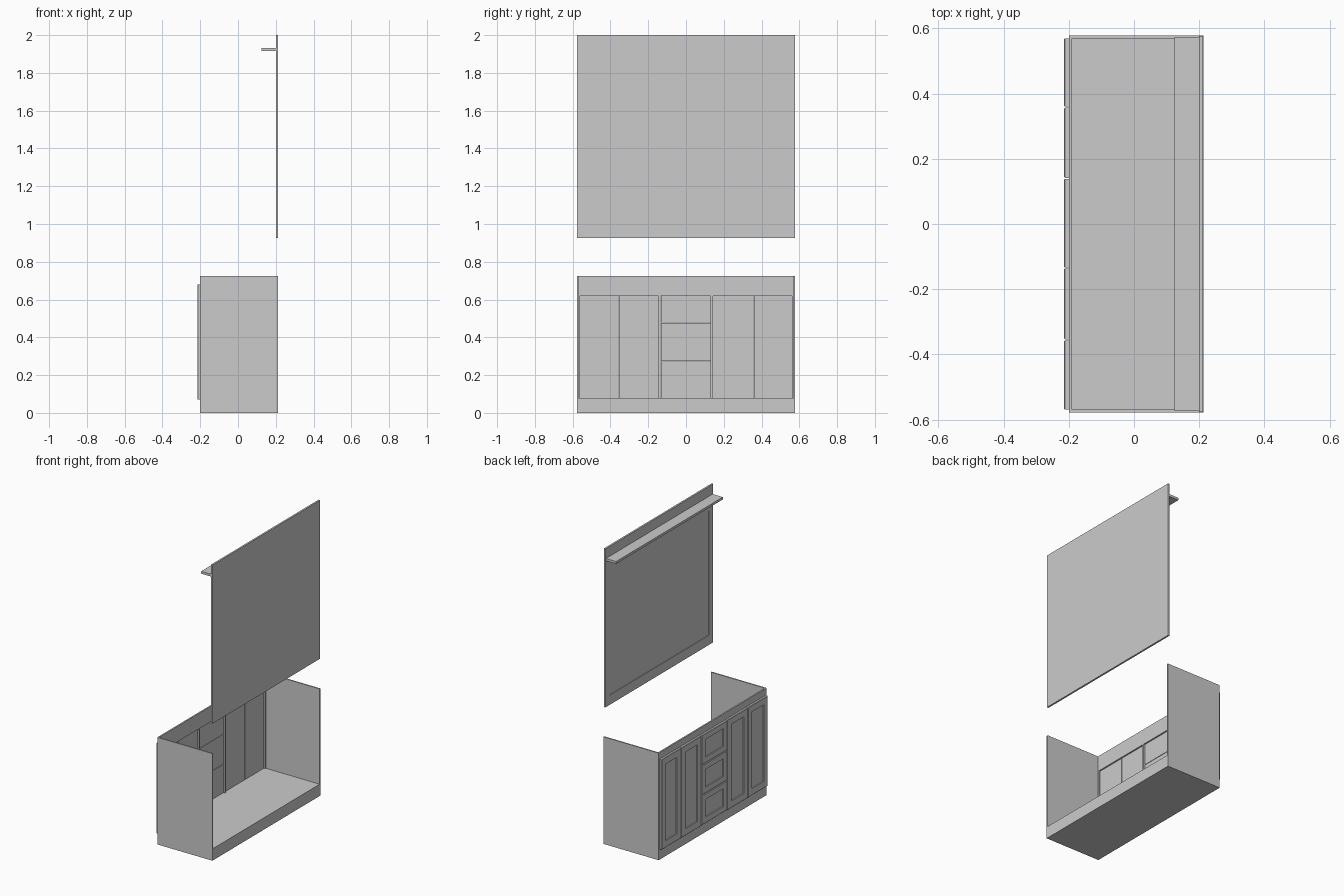
import bpy
import bmesh

old = bpy.data.objects.get("Cube")
if old:
    bpy.data.objects.remove(old, do_unlink=True)

# Single plain grey finish
grey = bpy.data.materials.new("plain grey")
grey.use_nodes = True
colour = (0.6, 0.6, 0.6, 1)
grey.diffuse_color = colour
grey.node_tree.nodes["Principled BSDF"].inputs["Base Color"].default_value = colour


def front_face(bm):
    """Largest face looking towards -x."""
    bm.normal_update()
    return max((f for f in bm.faces if f.normal.x < -0.9), key=lambda f: f.calc_area())


def panel(name, xs, ys, zs, frame=None, depth=0.0, chamfer=0.0):
    """Box between limits; frame = (side, bottom, top) margins of a sunken field."""
    bm = bmesh.new()
    bmesh.ops.create_cube(bm, size=1)
    for v in bm.verts:
        for i, (lo, hi) in enumerate((xs, ys, zs)):
            v.co[i] = hi if v.co[i] > 0 else lo
    if chamfer:
        bmesh.ops.bevel(bm, geom=list(front_face(bm).edges), offset=chamfer,
                        segments=1, affect='EDGES', profile=0.5)
    if frame:
        side, bottom, top = frame
        face = front_face(bm)
        bmesh.ops.inset_individual(bm, faces=[face], thickness=0.01)
        face = front_face(bm)
        # Slide the inset loop to the requested margins, then sink it
        for v in face.verts:
            v.co.y = ys[1] - side if v.co.y > sum(ys) / 2 else ys[0] + side
            v.co.z = zs[1] - top if v.co.z > sum(zs) / 2 else zs[0] + bottom
        bmesh.ops.inset_individual(bm, faces=[face], thickness=0.0005, depth=-depth)
    mesh = bpy.data.meshes.new(name)
    bm.to_mesh(mesh)
    bm.free()
    mesh.materials.append(grey)
    obj = bpy.data.objects.new(name, mesh)
    bpy.context.collection.objects.link(obj)
    return obj


FRONT, INNER, BACK = -0.2, -0.19, 0.213
HALF, INSIDE = 0.578, 0.569
FLOOR, RAIL, TOP = 0.08, 0.62, 0.725

# Cabinet carcass, open at the top and at +x
panel("cabinet_base", (FRONT, BACK), (-INSIDE, INSIDE), (0, FLOOR))
panel("side_panel_left", (FRONT, BACK), (INSIDE, HALF), (0, TOP))
panel("side_panel_right", (FRONT, BACK), (-HALF, -INSIDE), (0, TOP))

# Face frame around the door and drawer openings
panel("top_rail", (FRONT, INNER), (-INSIDE, INSIDE), (RAIL, TOP))
for i, (lo, hi) in enumerate(((-INSIDE, -0.56), (-0.146, -0.134),
                              (0.13, 0.144), (0.56, INSIDE))):
    panel(f"frame_stile_{i + 1}", (FRONT, INNER), (lo, hi), (FLOOR, RAIL))

# Doors and drawer fronts with sunken centre fields
SKIN = (-0.215, FRONT)
LOW, HIGH, GAP = 0.07, 0.68, 0.0015
for i, (lo, hi) in enumerate(((-0.57, -0.355), (-0.355, -0.135),
                              (0.14, 0.358), (0.358, 0.57))):
    panel(f"door_{i + 1}", SKIN, (lo + GAP, hi - GAP), (LOW, HIGH),
          frame=(0.042, 0.045, 0.045), depth=0.007, chamfer=0.003)
step = (HIGH - LOW) / 3
for i in range(3):
    z = LOW + i * step
    panel(f"drawer_front_{i + 1}", SKIN, (-0.135 + GAP, 0.14 - GAP),
          (z + GAP, z + step - GAP),
          frame=(0.04, 0.04, 0.04), depth=0.007, chamfer=0.003)

# Wall mirror with recessed glass, and a shelf across its upper part
panel("mirror_board", (0.2, 0.212), (-0.577, 0.577), (0.927, 2.0),
      frame=(0.045, 0.065, 0.165), depth=0.004)
panel("mirror_shelf", (0.124, 0.2), (-0.571, 0.571), (1.917, 1.933))
